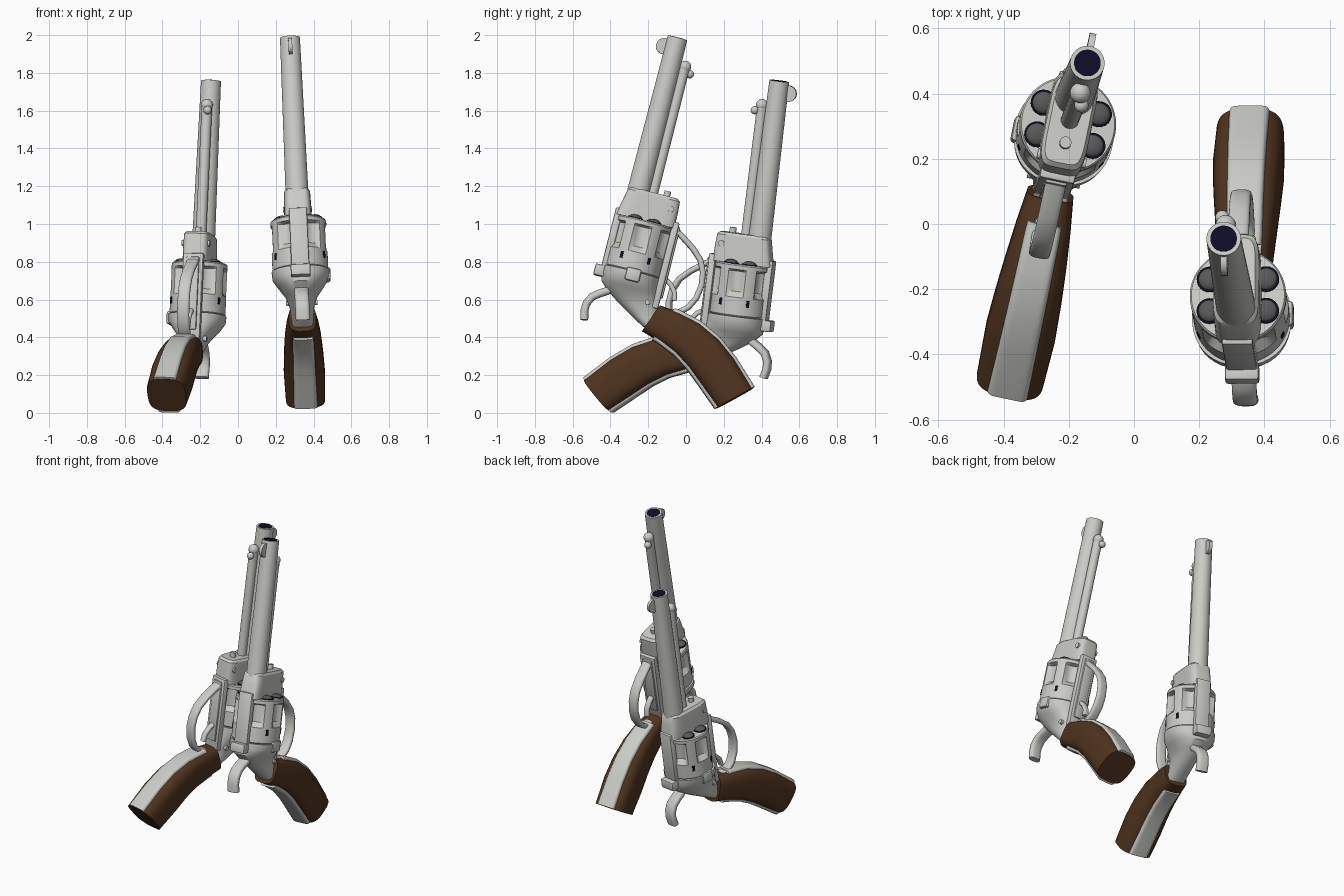
import bpy, bmesh, math
from mathutils import Matrix, Vector

if "Cube" in bpy.data.objects:
    bpy.data.objects.remove(bpy.data.objects["Cube"])

# Local frame: x = sideways, y = v (towards the grip), z = -u (u runs back from the muzzle)
def material(name, rgb):
    m = bpy.data.materials.new(name)
    m.diffuse_color = (*rgb, 1)
    m.use_nodes = True
    m.node_tree.nodes["Principled BSDF"].inputs["Base Color"].default_value = m.diffuse_color
    return m

SILVER = material("silver_metal", (0.60, 0.60, 0.57))
WOOD = material("brown_wood", (0.080, 0.034, 0.014))
NAVY = material("dark_bore", (0.004, 0.004, 0.02))
GREY = material("dark_grey", (0.10, 0.10, 0.10))
parts = []

def finish(name, bm, mat):
    bmesh.ops.recalc_face_normals(bm, faces=bm.faces)
    me = bpy.data.meshes.new(name)
    bm.to_mesh(me)
    bm.free()
    me.materials.append(mat)
    ob = bpy.data.objects.new(name, me)
    bpy.context.collection.objects.link(ob)
    parts.append(ob)

def loft_rings(bm, rings):
    loops = [[bm.verts.new(p) for p in r] for r in rings]
    n = len(loops[0])
    for a, b in zip(loops, loops[1:]):
        for i in range(n):
            j = (i + 1) % n
            bm.faces.new((a[i], a[j], b[j], b[i]))
    bm.faces.new(loops[0])
    bm.faces.new(loops[-1])

def loft(name, stations, mat, power=2.0, n=32):
    """Stations are (u0, v0, u1, v1, half_width); each one is a superellipse ring."""
    rings = []
    for u0, v0, u1, v1, hw in stations:
        p, q = Vector((0, v0, -u0)), Vector((0, v1, -u1))
        ring = []
        for i in range(n):
            t = 2 * math.pi * (i + 0.5) / n
            c, s = math.cos(t), math.sin(t)
            c = math.copysign(abs(c) ** (2 / power), c)
            s = math.copysign(abs(s) ** (2 / power), s)
            ring.append((p + q) / 2 + (q - p) / 2 * c + Vector((hw * s, 0, 0)))
        rings.append(ring)
    bm = bmesh.new()
    loft_rings(bm, rings)
    finish(name, bm, mat)

def sweep(name, path, half_thick, hw, mat, power=3.0):
    """Band of even thickness along a (u, v) path."""
    st = []
    for i, (u, v) in enumerate(path):
        a, b = path[max(i - 1, 0)], path[min(i + 1, len(path) - 1)]
        t = Vector((b[0] - a[0], b[1] - a[1])).normalized() * half_thick
        st.append((u - t.y, v + t.x, u + t.y, v - t.x, hw))
    loft(name, st, mat, power, 20)

def box(name, x, v, u, mat, bevel=0.008):
    bm = bmesh.new()
    bmesh.ops.create_cube(bm, size=1)
    for vert in bm.verts:
        c = vert.co
        c.x = x[0] if c.x < 0 else x[1]
        c.y = v[0] if c.y < 0 else v[1]
        c.z = -u[0] if c.z > 0 else -u[1]
    bmesh.ops.bevel(bm, geom=bm.edges[:], offset=bevel, segments=2, affect='EDGES', profile=0.5)
    finish(name, bm, mat)

def rod(name, x, v, u0, u1, r0, r1, mat, n=32):
    loft(name, [(u0, v - r0, u0, v + r0, r0), (u1, v - r1, u1, v + r1, r1)], mat, 2, n) if x == 0 else None

def ball(bm, pos, r, flat=1.0):
    m = Matrix.Translation(pos) @ Matrix.Diagonal((1, 1, flat, 1))
    bmesh.ops.create_uvsphere(bm, u_segments=20, v_segments=12, radius=r, matrix=m)

def pin(name, x, v, u, r, length, mat):
    bm = bmesh.new()
    m = Matrix.Translation((x, v, -u)) @ Matrix.Rotation(math.pi / 2, 4, 'Y')
    bmesh.ops.create_cone(bm, cap_ends=True, segments=28, radius1=r, radius2=r, depth=length, matrix=m)
    finish(name, bm, mat)

# Barrel, bore and front sight
rod("barrel", 0, 0, 0, 0.86, 0.053, 0.061, SILVER)
rod("bore", 0, 0, -0.002, 0.004, 0.041, 0.041, NAVY)
pin("front_sight", 0, -0.058, 0.06, 0.043, 0.02, SILVER)

# Ejector tube with rounded tip and button
rod("ejector_tube", 0, 0.075, 0.14, 0.86, 0.028, 0.028, SILVER)
bm = bmesh.new()
ball(bm, (0, 0.077, -0.138), 0.032)
ball(bm, (-0.012, 0.110, -0.170), 0.022)
finish("ejector_tip", bm, SILVER)
rod("base_pin", 0, 0.15, 0.80, 0.86, 0.018, 0.018, SILVER)

# Frame: front block, top strap, lower bar, rear sight
loft("front_block", [(0.828, -0.045, 0.828, 0.212, 0.060), (0.842, -0.058, 0.842, 0.226, 0.070),
                     (0.90, -0.070, 0.90, 0.230, 0.072), (0.985, -0.088, 0.985, 0.232, 0.072)], SILVER, 5, 40)
pin("block_screw", 0, 0.19, 0.89, 0.016, 0.152, SILVER)
box("top_strap", (-0.048, 0.048), (-0.095, -0.055), (0.95, 1.32), SILVER)
box("rear_sight", (-0.052, 0.052), (-0.126, -0.07), (1.265, 1.325), SILVER)
box("lower_bar", (-0.055, 0.055), (0.215, 0.252), (0.95, 1.42), SILVER)
box("lower_bar_rib", (-0.035, 0.035), (0.24, 0.262), (0.97, 1.36), SILVER)
box("loading_gate", (0.10, 0.158), (0.04, 0.12), (1.245, 1.315), SILVER, 0.012)

# Cylinder with six flutes cut between the chambers
CV, CR = 0.07, 0.148
def flute_radius(t, depth_on):
    a = (t + math.pi / 6) % (math.pi / 3) - math.pi / 6
    rc, rf = 0.172, 0.054
    disc = rf ** 2 - (rc * math.sin(a)) ** 2
    if not depth_on or disc <= 0:
        return CR
    return min(CR, rc * math.cos(a) - math.sqrt(disc))

rows = [(0.985, 0, 0.965), (0.992, 0, 1.0), (1.012, 0, 1.0), (1.022, 1, 1.0), (1.13, 1, 1.0),
        (1.16, 0, 1.0), (1.255, 0, 1.0), (1.262, 0, 0.96)]
rings = []
for u, f, k in rows:
    angles = [2 * math.pi * i / 96 for i in range(96)]
    rings.append([Vector((k * flute_radius(t, f) * math.cos(t),
                          CV + k * flute_radius(t, f) * math.sin(t), -u)) for t in angles])
bm = bmesh.new()
loft_rings(bm, rings)
finish("cylinder", bm, SILVER)

# Chambers, rounds and locking notches
holes, rounds, notches = bmesh.new(), bmesh.new(), bmesh.new()
for i in range(6):
    t = math.radians(30 + 60 * i)
    c, s = math.cos(t), math.sin(t)
    bmesh.ops.create_cone(holes, cap_ends=True, segments=24, radius1=0.040, radius2=0.040, depth=0.008,
                          matrix=Matrix.Translation((0.1 * c, CV + 0.1 * s, -0.984)))
    ball(rounds, (0.1 * c, CV + 0.1 * s, -0.982), 0.035, 0.5)
    m = (Matrix.Translation((CR * c, CV + CR * s, -1.19)) @ Matrix.Rotation(t, 4, 'Z')
         @ Matrix.Diagonal((0.006, 0.016, 0.036, 1)))
    bmesh.ops.create_cube(notches, size=1, matrix=m)
finish("chambers", holes, NAVY)
finish("rounds", rounds, GREY)
finish("notches", notches, NAVY)

# Recoil shield tapering into the rear frame
loft("recoil_shield", [(1.262, -0.083, 1.262, 0.223, 0.153), (1.30, -0.083, 1.30, 0.225, 0.150),
                       (1.345, -0.076, 1.345, 0.232, 0.118), (1.385, -0.035, 1.385, 0.245, 0.085),
                       (1.43, 0.03, 1.43, 0.262, 0.066), (1.49, 0.13, 1.48, 0.268, 0.058),
                       (1.53, 0.20, 1.50, 0.272, 0.055)], SILVER, 2.2, 40)
pin("frame_screw", 0, 0.19, 1.40, 0.014, 0.165, SILVER)

# Hammer, trigger guard and trigger
sweep("hammer", [(1.34, 0.02), (1.39, -0.03), (1.415, -0.07), (1.44, -0.102), (1.48, -0.122),
                 (1.52, -0.124), (1.57, -0.112)], 0.021, 0.038, SILVER)
sweep("trigger_guard", [(0.985, 0.235), (1.02, 0.29), (1.06, 0.35), (1.11, 0.405), (1.17, 0.435),
                        (1.24, 0.445), (1.31, 0.435), (1.37, 0.405), (1.41, 0.36), (1.42, 0.30),
                        (1.42, 0.25)], 0.016, 0.032, SILVER)
sweep("trigger", [(1.25, 0.24), (1.275, 0.285), (1.31, 0.315), (1.355, 0.325)], 0.013, 0.018, SILVER)

# Wooden grip with a metal strap along its front and back edges
grip = [(1.553, 0.199, 1.397, 0.258, 0.072), (1.582, 0.295, 1.408, 0.365, 0.085),
        (1.625, 0.397, 1.437, 0.486, 0.096), (1.682, 0.485, 1.495, 0.605, 0.104),
        (1.752, 0.568, 1.576, 0.711, 0.109), (1.851, 0.683, 1.702, 0.842, 0.104)]
loft("grip", grip, WOOD, 3.2, 40)

def mix(a, b, t):
    return tuple(x + (y - x) * t for x, y in zip(a, b))

strap = []
for i, st in enumerate([mix(grip[0], grip[1], 0.7)] + grip[1:5] + [mix(grip[4], grip[5], 0.985)]):
    p, q = Vector(st[:2]), Vector(st[2:4])
    e = (q - p).normalized() * 0.012
    p, q = p - e, q + e
    strap.append((p.x, p.y, q.x, q.y, 0.054 + 0.002 * i))
loft("grip_strap", strap, SILVER, 8, 40)

# Smooth shading with sharp edges kept
for ob in parts:
    ob.select_set(True)
bpy.context.view_layer.objects.active = parts[0]
bpy.ops.object.shade_smooth_by_angle(angle=math.radians(32))

# Place the pair
def placement(muzzle, back, down):
    z = -Vector(back).normalized()
    y = Vector(down)
    y = (y - z * y.dot(z)).normalized()
    x = y.cross(z)
    m = Matrix((x, y, z)).transposed().to_4x4()
    m.translation = muzzle
    return m

right = placement((0.275, -0.045, 1.985), (0.044, -0.245, -0.968), (0.005, 0.969, -0.245))
left = placement((-0.143, 0.494, 1.757), (-0.046, -0.122, -0.991), (-0.20, -0.97, 0.125))
for ob in parts:
    twin = ob.copy()
    bpy.context.collection.objects.link(twin)
    name = ob.name
    ob.name, twin.name = "right_" + name, "left_" + name
    ob.matrix_world, twin.matrix_world = right, left
